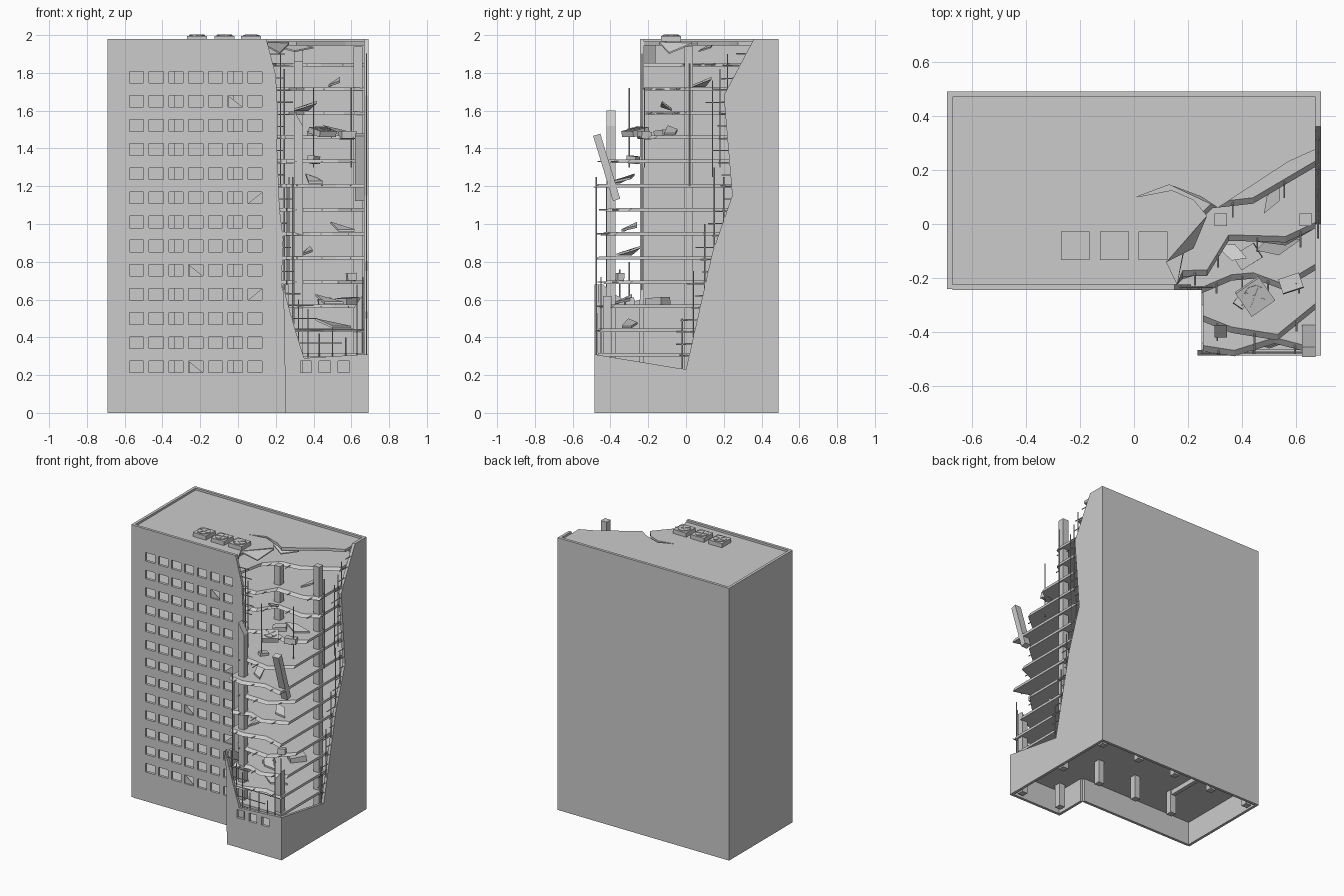
import bpy, bmesh, math, random
from mathutils import Vector, Matrix

random.seed(4)
R = random.uniform


def finish(bm, name):
    bmesh.ops.recalc_face_normals(bm, faces=bm.faces)
    me = bpy.data.meshes.new(name)
    bm.to_mesh(me)
    bm.free()
    ob = bpy.data.objects.new(name, me)
    bpy.context.collection.objects.link(ob)
    return ob


def loft(bm, lower, upper):
    a = [bm.verts.new(p) for p in lower]
    b = [bm.verts.new(p) for p in upper]
    bm.faces.new(a)
    bm.faces.new(b)
    for i in range(len(a)):
        j = (i + 1) % len(a)
        bm.faces.new((a[i], a[j], b[j], b[i]))


def prism(name, pts, vec):
    bm = bmesh.new()
    loft(bm, pts, [Vector(p) + Vector(vec) for p in pts])
    return finish(bm, name)


def add_box(bm, c, s, rot=(0, 0, 0)):
    m = Matrix.Translation(c)
    for ang, ax in zip(rot, 'XYZ'):
        m = m @ Matrix.Rotation(math.radians(ang), 4, ax)
    bmesh.ops.create_cube(bm, size=1, matrix=m @ Matrix.Diagonal((*s, 1)))


def box(name, c, s, rot=(0, 0, 0)):
    bm = bmesh.new()
    add_box(bm, c, s, rot)
    return finish(bm, name)


def add_rod(bm, p, q, r=0.0035):
    p, q = Vector(p), Vector(q)
    d = q - p
    m = Matrix.Translation((p + q) / 2) @ d.to_track_quat('Z', 'Y').to_matrix().to_4x4()
    bmesh.ops.create_cone(bm, cap_ends=True, segments=5, radius1=r, radius2=r, depth=d.length, matrix=m)


def cut(ob, boxes):
    bm = bmesh.new()
    for c, s in boxes:
        add_box(bm, c, s)
    cutter = finish(bm, "window_cutter")
    cutter.hide_render = True
    mod = ob.modifiers.new("windows", 'BOOLEAN')
    mod.operation, mod.solver, mod.object = 'DIFFERENCE', 'EXACT', cutter
    bpy.context.view_layer.objects.active = ob
    bpy.ops.object.modifier_apply(modifier=mod.name)
    bpy.data.objects.remove(cutter)


H, T = 1.98, 0.02
WX = [-0.537 + 0.1045 * i for i in range(7)]
WZ = [0.244 + 0.1278 * i for i in range(13)]

# outer walls, torn at the front right corner
box("back_wall", (0, 0.48, H / 2), (1.38, T, H))
box("left_wall", (-0.68, 0.115, H / 2), (T, 0.71, H))
front_tear = [(0.25, 0.6), (0.23, 0.68), (0.24, 0.92), (0.22, 1.08), (0.207, 1.4), (0.21, 1.6), (0.2, 1.79), (0.15, H)]
front = prism("front_wall", [(x, -0.243, z) for x, z in [(-0.67, 0), (0.25, 0)] + front_tear + [(-0.67, H)]], (0, T, 0))
cut(front, [((x, -0.233, z), (0.075, 0.1, 0.062)) for x in WX for z in WZ])
right_tear = [(0.0, 0.23), (0.14, 0.85), (0.245, 1.15), (0.2, 1.68), (0.36, H)]
prism("right_wall", [(0.67, y, z) for y, z in [(0.47, 0), (-0.485, 0), (-0.485, 0.31)] + right_tear + [(0.47, H)]], (T, 0, 0))
wing = prism("wing_front_wall", [(x, -0.485, z) for x, z in
             [(0.25, 0), (0.67, 0), (0.67, 0.31), (0.35, 0.29), (0.3, 0.45), (0.235, 0.68), (0.245, 0.5)]], (0, T, 0))
cut(wing, [((x, -0.475, 0.244), (0.06, 0.1, 0.06)) for x in (0.36, 0.46, 0.56)])
prism("wing_left_wall", [(0.25, y, z) for y, z in [(-0.465, 0), (-0.243, 0), (-0.243, 0.6), (-0.3, 0.58),
      (-0.38, 0.63), (-0.44, 0.68), (-0.465, 0.68)]], (T, 0, 0))

# broken window panes
for i, j in [(5, 11), (6, 7), (3, 4), (6, 3), (3, 0)]:
    x, z = WX[i], WZ[j]
    s = -1 if i in (3, 5) else 1
    prism("broken_pane", [(x - 0.037 * s, -0.235, z - 0.03), (x + 0.037 * s, -0.235, z - 0.03),
                          (x + 0.037 * s, -0.235, z + 0.03)], (0, 0.004, 0))

# floor slabs: torn front edge from left to right, recessing upward
L1 = [(0.2, -0.02), (0.29, 0.07), (0.44, 0.09), (0.67, 0.21)]
L2 = [(0.18, -0.19), (0.27, -0.17), (0.35, -0.04), (0.56, -0.06), (0.67, 0.0)]
L3 = [(0.25, -0.255), (0.36, -0.2), (0.44, -0.2), (0.55, -0.24), (0.67, -0.16)]
L4 = [(0.255, -0.36), (0.36, -0.4), (0.53, -0.42), (0.67, -0.3)]
L5 = [(0.255, -0.44), (0.38, -0.4), (0.5, -0.45), (0.67, -0.38)]
L6 = [(0.255, -0.46), (0.37, -0.47), (0.52, -0.43), (0.67, -0.46)]
FULL = [(0.27, -0.465), (0.67, -0.465)]
levels = [FULL, FULL, L6, L5, L4, L6, L5, L4, L6, L4, L3, L2, L2, L1]
floors = [0.181 + 0.1278 * k for k in range(14)]
for k, (z, edge) in enumerate(zip(floors, levels)):
    jit = 0 if edge is FULL else 0.012
    e = [(x, y + R(-jit, jit)) for x, y in edge]
    base = [(0.67, 0.47), (-0.67, 0.47), (-0.67, -0.223), (0.16, -0.223)]
    if e[0][1] < -0.24:
        base.append((e[0][0], -0.24))
    d = 0 if edge is FULL else 0.022
    bm = bmesh.new()
    loft(bm, [(x, y, z - 0.009) for x, y in base] + [(x, y - d / 2, z - 0.009) for x, y in e],
         [(x, y, z + 0.009) for x, y in base] + [(x, y + d / 2, z + 0.009) for x, y in e])
    finish(bm, f"floor_slab_{k}")

# roof with crack, and sagging flaps
roof = [(-0.67, -0.223), (0.16, -0.223), (0.12, -0.14), (0.27, 0.03), (0.22, 0.09), (0.14, 0.125), (0.01, 0.1),
        (0.13, 0.145), (0.25, 0.1), (0.31, 0.06), (0.57, 0.23), (0.67, 0.275), (0.67, 0.47), (-0.67, 0.47)]
prism("roof", [(x, y, 1.945) for x, y in roof], (0, 0, 0.02))
prism("roof_flap", [(0.13, 0.145, 1.955), (0.3, 0.065, 1.91), (0.4, 0.13, 1.93), (0.26, 0.15, 1.955)], (0, 0, 0.008))
prism("roof_flap", [(0.12, -0.14, 1.955), (0.27, 0.03, 1.95), (0.22, -0.09, 1.9)], (0, 0, 0.008))


# roof fan units, one fallen onto a floor
def fan_unit(x, y, z, ang, tilt=0):
    bm = bmesh.new()
    add_box(bm, (0, 0, 0.016), (0.106, 0.106, 0.032))
    bmesh.ops.create_cone(bm, cap_ends=True, segments=10, radius1=0.045, radius2=0.045, depth=0.006,
                          matrix=Matrix.Translation((0, 0, 0.034)))
    for a in (ang, ang + 90):
        add_box(bm, (0, 0, 0.038), (0.08, 0.01, 0.004), (0, 0, a))
    ob = finish(bm, "roof_fan_unit")
    ob.location = (x, y, z)
    ob.rotation_euler = (math.radians(tilt), 0, math.radians(ang if tilt else 0))


for x, a in ((-0.217, 70), (-0.072, 10), (0.07, 40)):
    fan_unit(x, -0.08, 1.963, a)
fan_unit(0.445, -0.265, floors[9] + 0.14, 35, 12)

# columns, whole and snapped
C = 0.046
for x in (-0.63, -0.315, 0, 0.32, 0.635):
    box("back_column", (x, 0.43, 0.97), (C, C, 1.94))
    if x > -0.5:
        top = 1.86 if x == 0.32 else 1.94
        box("middle_column", (x, 0.015, top / 2), (C, C, top))
prism("snapped_column", [(0.297, -0.42, 0), (0.343, -0.42, 0), (0.343, -0.42, 1.52), (0.297, -0.42, 1.6)], (0, C, 0))
prism("snapped_column", [(0.61, -0.44, 0), (0.656, -0.44, 0), (0.656, -0.44, 0.62), (0.61, -0.44, 0.55)], (0, C, 0))
box("hanging_column", (0.645, -0.42, 1.3), (0.05, 0.04, 0.36), (17, 0, 0))
box("hanging_wall_piece", (0.12, -0.2, 1.9), (0.015, 0.08, 0.1), (0, 10, 25))
box("under_beam", (-0.315, 0.2, 0.155), (0.03, 0.4, 0.035))

# rubble blocks and thin shards
bm = bmesh.new()
for c, s in [((0.58, -0.22, 1.47), 0.08), ((0.42, -0.12, 1.476), 0.09), ((0.58, -0.15, 0.59), 0.11),
             ((0.46, -0.3, 0.585), 0.07), ((0.4, -0.28, 1.34), 0.06), ((0.6, -0.35, 0.72), 0.05)]:
    add_box(bm, c, (s, s * 0.7, 0.04), (R(-8, 8), R(-8, 8), R(0, 90)))
for x, y, k, s in [(0.36, -0.1, 11, 0.07), (0.53, -0.08, 10, 0.09), (0.51, 0.09, 12, 0.06), (0.4, -0.33, 8, 0.08),
                   (0.55, -0.3, 6, 0.08), (0.36, -0.3, 5, 0.07), (0.48, -0.33, 3, 0.09), (0.5, -0.3, 2, 0.1)]:
    a = R(0, 6)
    p = [(x + s * r * math.cos(a + t), y + s * r * math.sin(a + t), floors[k] + 0.012 + h)
         for t, r, h in ((0, 1, 0), (2, 0.5, 0.02), (3.1, 0.9, 0.04), (4.6, 0.4, 0))]
    loft(bm, p, [(u, v, w + 0.012) for u, v, w in p])
finish(bm, "rubble")


# exposed reinforcing rods along the tears
def edge_at(line, z):
    for (a, z0), (b, z1) in zip(line, line[1:]):
        if z0 <= z <= z1:
            return a + (b - a) * (z - z0) / (z1 - z0)
    return line[-1][0]


bm = bmesh.new()
for i in range(26):
    z = 0.3 + i * 0.064
    y = edge_at(right_tear, z)
    add_rod(bm, (0.68, y + 0.02, z), (0.68, y - R(0.03, 0.1), z + R(-0.005, 0.005)))
    if z > 0.65:
        x = edge_at(front_tear, z)
        add_rod(bm, (x - 0.02, -0.233, z), (x + R(0.03, 0.09), -0.233, z))
for y, z0, z1 in [(-0.02, 0.22, 0.5), (0.04, 0.4, 0.75), (0.1, 0.6, 1.0), (0.15, 0.85, 1.3), (0.2, 1.0, 1.25),
                  (0.14, 1.25, 1.76), (0.18, 1.3, 1.82), (0.22, 1.7, 1.9), (0.02, 1.2, 1.85)]:
    add_rod(bm, (0.68, y, z0), (0.68, y, z1))
for x, z0, z1 in [(0.245, 0.65, 1.82), (0.27, 0.7, 1.25), (0.225, 1.2, 1.9)]:
    add_rod(bm, (x, -0.233, z0), (x, -0.233, z1))
for x, z1 in [(0.29, 1.25), (0.32, 0.6), (0.37, 0.55), (0.43, 0.42), (0.5, 0.45), (0.57, 0.4), (0.63, 0.68)]:
    add_rod(bm, (x, -0.475, 0.28), (x, -0.475, z1))
for z, x1 in [(0.37, 0.55), (0.44, 0.67), (0.5, 0.42), (0.57, 0.4), (0.63, 0.33)]:
    add_rod(bm, (0.25, -0.475, z), (x1, -0.475, z))
for y, z0, z1 in [(-0.3, 0.55, 0.8), (-0.35, 0.6, 0.76), (-0.42, 0.65, 1.2)]:
    add_rod(bm, (0.26, y, z0), (0.26, y, z1))
for x, y, z in [(0.4, -0.3, 1.3), (0.6, -0.22, 1.3), (0.66, -0.45, 0.3)]:
    add_rod(bm, (x, y, z), (x, y, z + 0.42))
# rods poking out of each torn slab
for z, edge in zip(floors[2:], levels[2:]):
    for (x0, y0), (x1, y1) in zip(edge, edge[1:]):
        x, y = (x0 + x1) / 2, (y0 + y1) / 2
        add_rod(bm, (x, y + 0.03, z), (x, max(y - R(0.03, 0.06), -0.48), z))
finish(bm, "reinforcing_rods")
